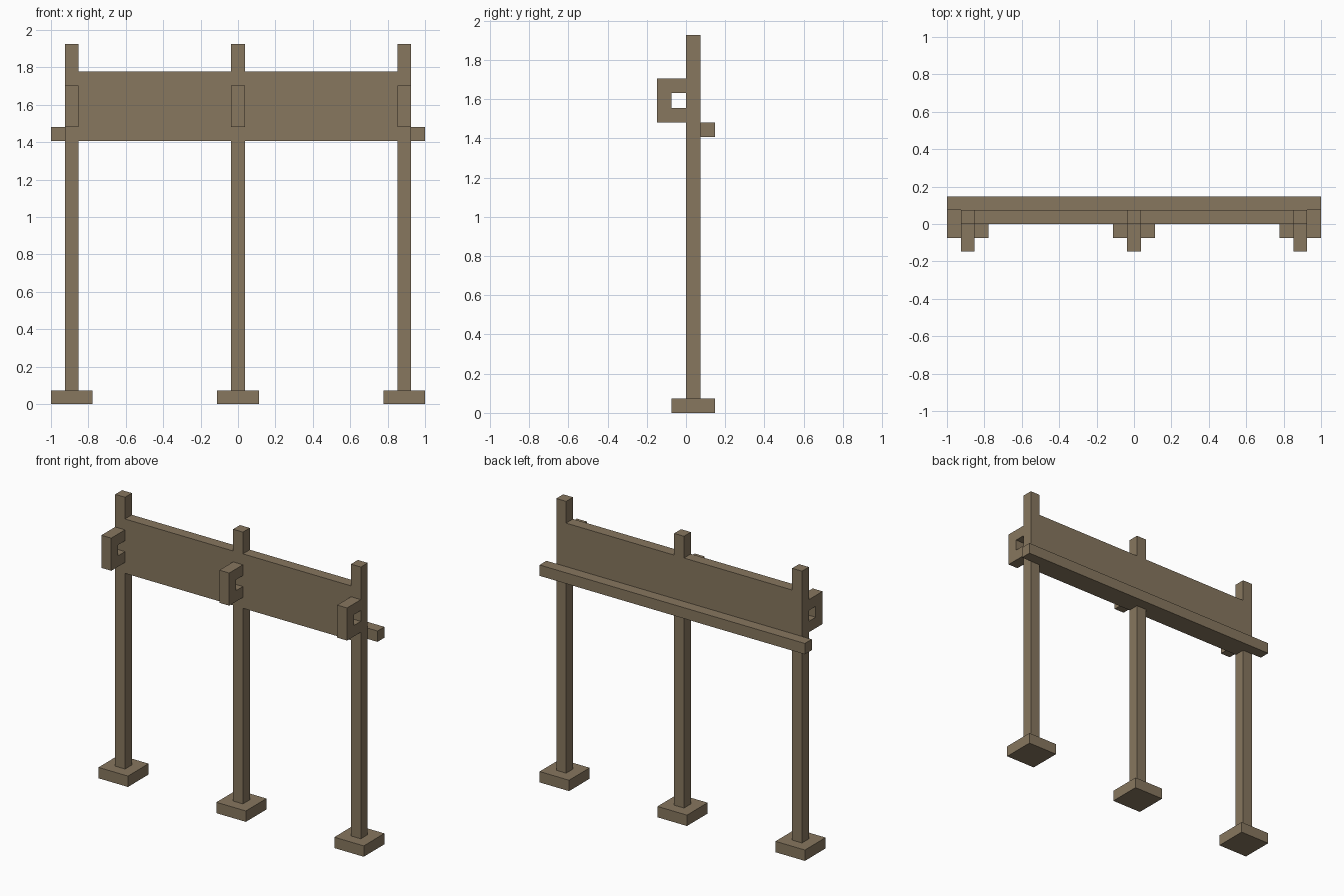
import bpy
import bmesh

if "Cube" in bpy.data.objects:
    bpy.data.objects.remove(bpy.data.objects["Cube"], do_unlink=True)

U = 2 / 27  # thickness of one timber

wood = bpy.data.materials.new("weathered brown wood")
wood.use_nodes = True
colour = (0.242, 0.184, 0.114, 1)
wood.diffuse_color = colour
wood.node_tree.nodes["Principled BSDF"].inputs["Base Color"].default_value = colour


def prism(name, outline, x0, x1):
    """Extrude a (y, z) outline from x0 to x1, all in timber units."""
    bm = bmesh.new()
    face = bm.faces.new([bm.verts.new((x0 * U, y * U, z * U)) for y, z in outline])
    new = bmesh.ops.extrude_face_region(bm, geom=[face])["geom"]
    bmesh.ops.translate(bm, vec=((x1 - x0) * U, 0, 0),
                        verts=[v for v in new if isinstance(v, bmesh.types.BMVert)])
    bmesh.ops.recalc_face_normals(bm, faces=bm.faces)
    mesh = bpy.data.meshes.new(name)
    bm.to_mesh(mesh)
    bm.free()
    mesh.materials.append(wood)
    obj = bpy.data.objects.new(name, mesh)
    bpy.context.collection.objects.link(obj)
    return obj


def box(name, x, y, z):
    return prism(name, [(y[0], z[0]), (y[1], z[0]), (y[1], z[1]), (y[0], z[1])], *x)


# C-shaped bracket, open towards the post
BRACKET = [(0, 20), (-2, 20), (-2, 23), (0, 23), (0, 22), (-1, 22), (-1, 21), (0, 21)]

# Posts with square feet and front brackets
for side, cx in (("right", -12), ("middle", 0), ("left", 12)):
    post = (cx - 0.5, cx + 0.5)
    box(side + "_foot", (cx - 1.5, cx + 1.5), (-1, 2), (0, 1))
    box(side + "_post", post, (0, 1), (1, 26))
    prism(side + "_bracket", BRACKET, *post)

# Boards filling the bays, flush with the posts
box("right_board", (-11.5, -0.5), (0, 1), (19, 24))
box("left_board", (0.5, 11.5), (0, 1), (19, 24))

# Rail along the back
box("back_rail", (-13.5, 13.5), (1, 2), (19, 20))
